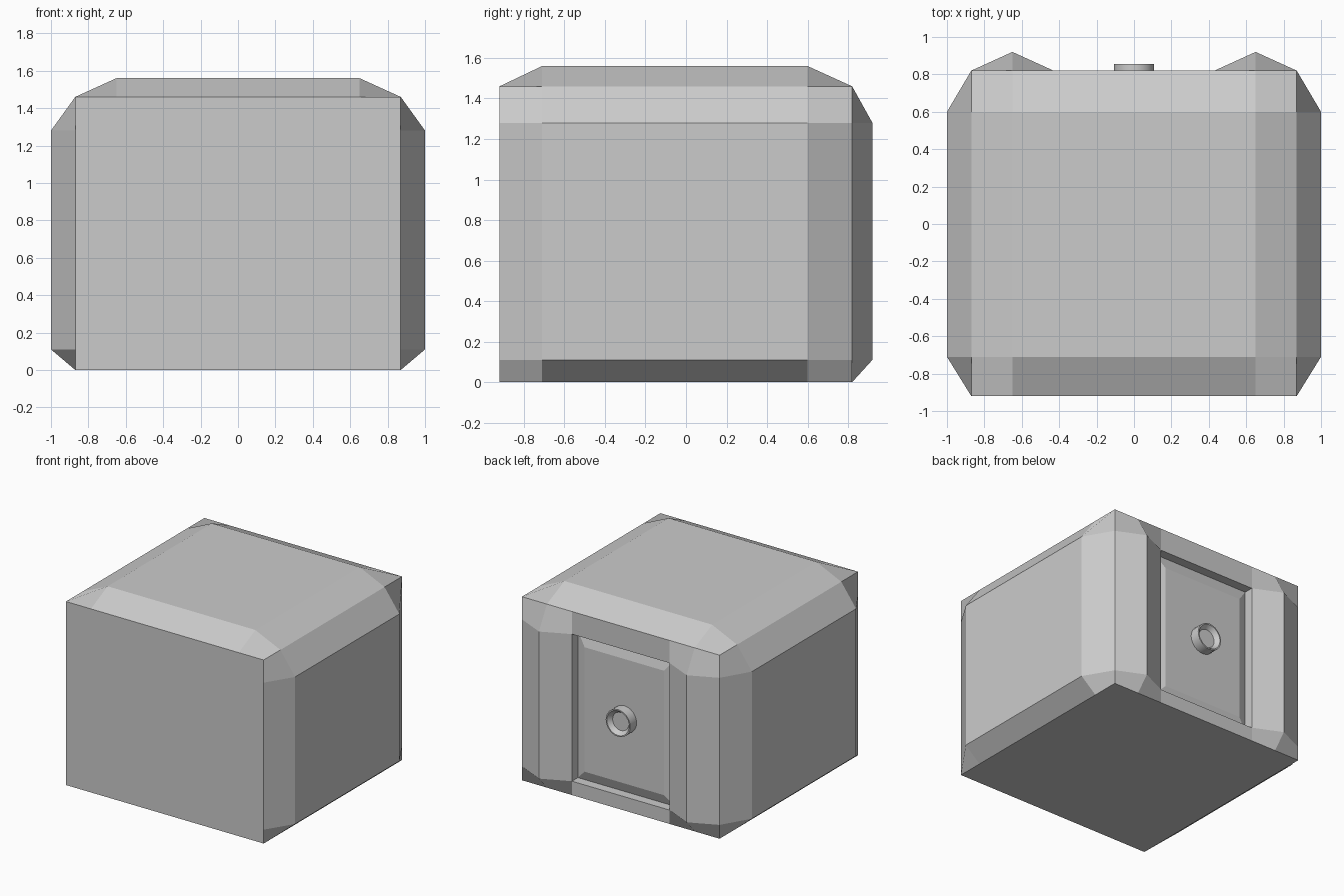
import bpy, bmesh, math

if "Cube" in bpy.data.objects:
    bpy.data.objects.remove(bpy.data.objects["Cube"])

# Cut lines shared by every side, so neighbouring panels meet exactly
XS = [-0.87, -0.65, -0.43, 0.43, 0.65, 0.87]
YS = [-0.92, -0.71, 0.60, 0.82]
ZS = [0.0, 0.11, 1.28, 1.46]


def finish(name, bm):
    bmesh.ops.remove_doubles(bm, verts=bm.verts, dist=0.0005)
    bmesh.ops.recalc_face_normals(bm, faces=bm.faces)
    me = bpy.data.meshes.new(name)
    bm.to_mesh(me)
    bm.free()
    ob = bpy.data.objects.new(name, me)
    bpy.context.collection.objects.link(ob)
    return ob


def side(bm, us, vs, point, skip=()):
    """Grid of quads; point(u, v, i, j) places each vertex."""
    g = [[bm.verts.new(point(u, v, i, j)) for j, v in enumerate(vs)]
         for i, u in enumerate(us)]
    for i in range(len(us) - 1):
        for j in range(len(vs) - 1):
            if (i, j) not in skip:
                bm.faces.new((g[i][j], g[i + 1][j], g[i + 1][j + 1], g[i][j + 1]))


def rect(bm, x, z0, z1, y):
    return [bm.verts.new(p) for p in ((-x, y, z0), (x, y, z0), (x, y, z1), (-x, y, z1))]


def bridge(bm, a, b):
    n = len(a)
    for i in range(n):
        bm.faces.new((a[i], a[(i + 1) % n], b[(i + 1) % n], b[i]))


# Body: box with raised centre panels on the sides and top, two rear pillars
bm = bmesh.new()
side(bm, XS, ZS, lambda u, v, i, j: (u, -0.92, v))
side(bm, XS, YS, lambda u, v, i, j: (u, v, 0))
side(bm, XS, YS, lambda u, v, i, j: (u, v, 1.56 if 0 < i < 5 and 0 < j < 3 else 1.46))
for s in (-1, 1):
    side(bm, YS, ZS, lambda u, v, i, j:
         (s * (1.0 if 0 < i < 3 and 0 < j < 3 else 0.87), u, v))
side(bm, XS, ZS, lambda u, v, i, j:
     (u, 0.92 if i in (1, 4) and 0 < j < 3 else 0.82, v), skip={(2, 1)})
# Recess walls around the hatch
bridge(bm, rect(bm, 0.43, 0.11, 1.28, 0.82), rect(bm, 0.43, 0.11, 1.28, 0.745))
finish("body", bm)

# Hatch: chamfered panel set into the rear recess
bm = bmesh.new()
inner = rect(bm, 0.35, 0.19, 1.18, 0.775)
bridge(bm, rect(bm, 0.43, 0.11, 1.28, 0.745), inner)
bm.faces.new(inner)
finish("rear_hatch", bm)

# Round dished knob in the middle of the hatch
bm = bmesh.new()
N = 24
rings = [[bm.verts.new((r * math.cos(2 * math.pi * k / N), y,
                        0.70 + r * math.sin(2 * math.pi * k / N))) for k in range(N)]
         for r, y in ((0.108, 0.775), (0.108, 0.855), (0.098, 0.855), (0.072, 0.82))]
for a, b in zip(rings, rings[1:]):
    bridge(bm, a, b)
bm.faces.new(rings[-1])
knob = finish("hatch_knob", bm)
bpy.context.view_layer.objects.active = knob
knob.select_set(True)
bpy.ops.object.shade_smooth_by_angle(angle=math.radians(30))
